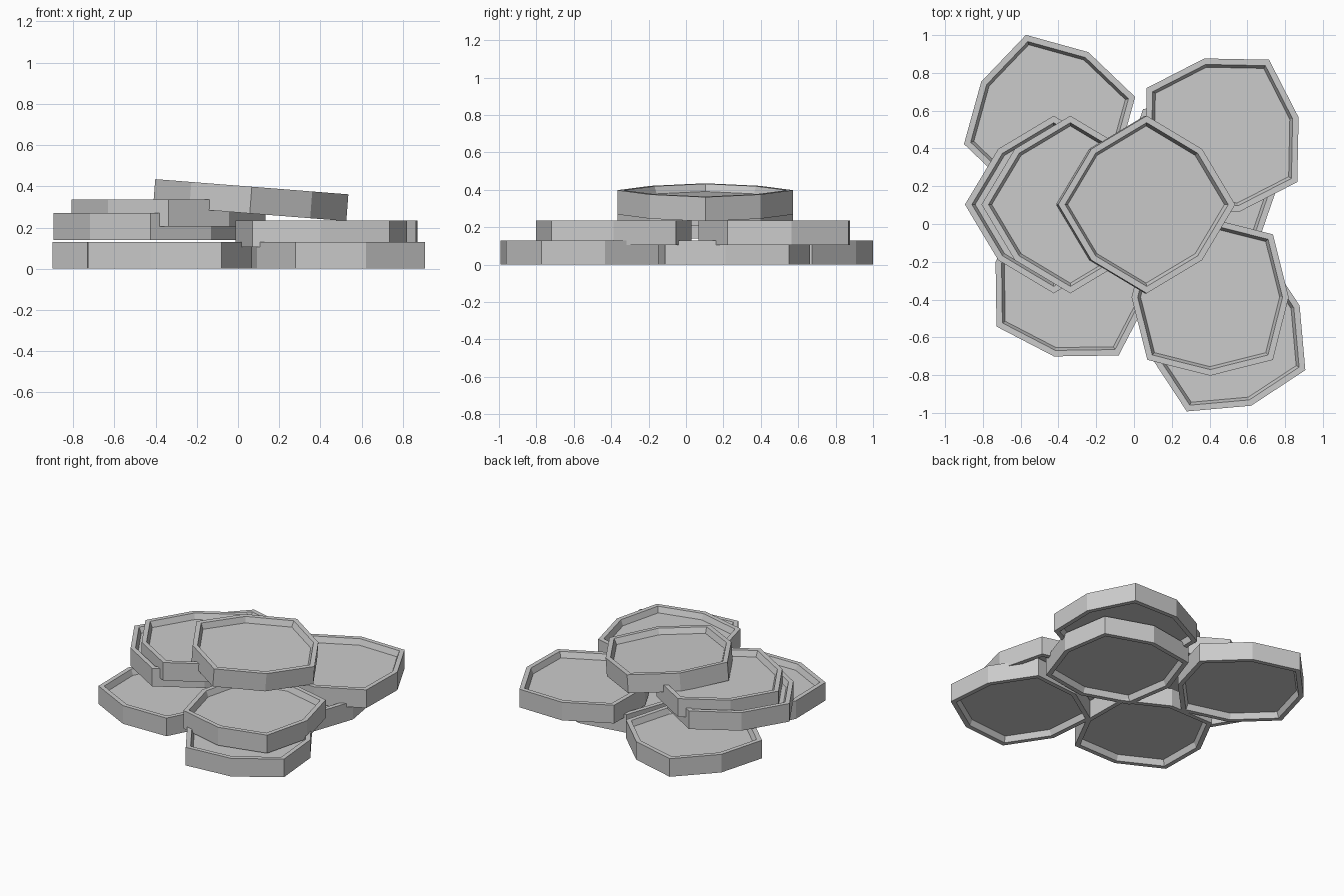
import bpy, bmesh
from math import sin, cos, radians, pi

if "Cube" in bpy.data.objects:
    bpy.data.objects.remove(bpy.data.objects["Cube"])

THICK, DEPTH = 0.13, 0.04      # coin thickness, face recess
R_BIG, R_SMALL = 0.47, 0.416   # alternating corner radii of the worn octagon

# closed lathe-like profile from bottom face to top face: (radius scale, z)
PROFILE = [(0.885, DEPTH), (0.922, 0), (1, 0),
           (1, THICK), (0.922, THICK), (0.885, THICK - DEPTH)]


def coin(name, x, y, z, turn, tilt=0):
    """Eight-sided coin with a raised rim on both faces; z is its underside."""
    bm = bmesh.new()
    rings = []
    for s, h in PROFILE:
        ring = []
        for i in range(8):
            r = s * (R_SMALL if i % 2 else R_BIG)
            a = i * pi / 4 + radians(turn)
            ring.append(bm.verts.new((r * cos(a), r * sin(a), h - THICK / 2)))
        rings.append(ring)
    for lo, hi in zip(rings, rings[1:]):
        for i in range(8):
            j = (i + 1) % 8
            bm.faces.new((lo[i], lo[j], hi[j], hi[i]))
    bm.faces.new(rings[0][::-1])
    bm.faces.new(rings[-1])
    bmesh.ops.recalc_face_normals(bm, faces=bm.faces)
    mesh = bpy.data.meshes.new(name)
    bm.to_mesh(mesh)
    bm.free()
    ob = bpy.data.objects.new(name, mesh)
    ob.location = (x, y, z + THICK / 2)
    ob.rotation_euler = (0, radians(tilt), 0)
    bpy.context.collection.objects.link(ob)


# bottom layer
coin("coin_back_left", -0.447, 0.548, 0, 15.4)
coin("coin_front_left", -0.328, -0.296, 0, 31.7)
coin("coin_front_right", 0.484, -0.569, 0, 64.2)
coin("coin_middle_right", 0.350, 0.248, 0, 40)
# second layer
coin("coin_upper_back_right", 0.466, 0.471, 0.105, 58)
coin("coin_upper_front_right", 0.403, -0.387, 0.105, 45)
# stacked pair on the left
coin("coin_stack_lower", -0.425, 0.103, 0.14, 0)
coin("coin_stack_upper", -0.337, 0.103, 0.205, 0)
# tilted coin on top
coin("coin_top", 0.062, 0.103, 0.268, 0, 4.5)
